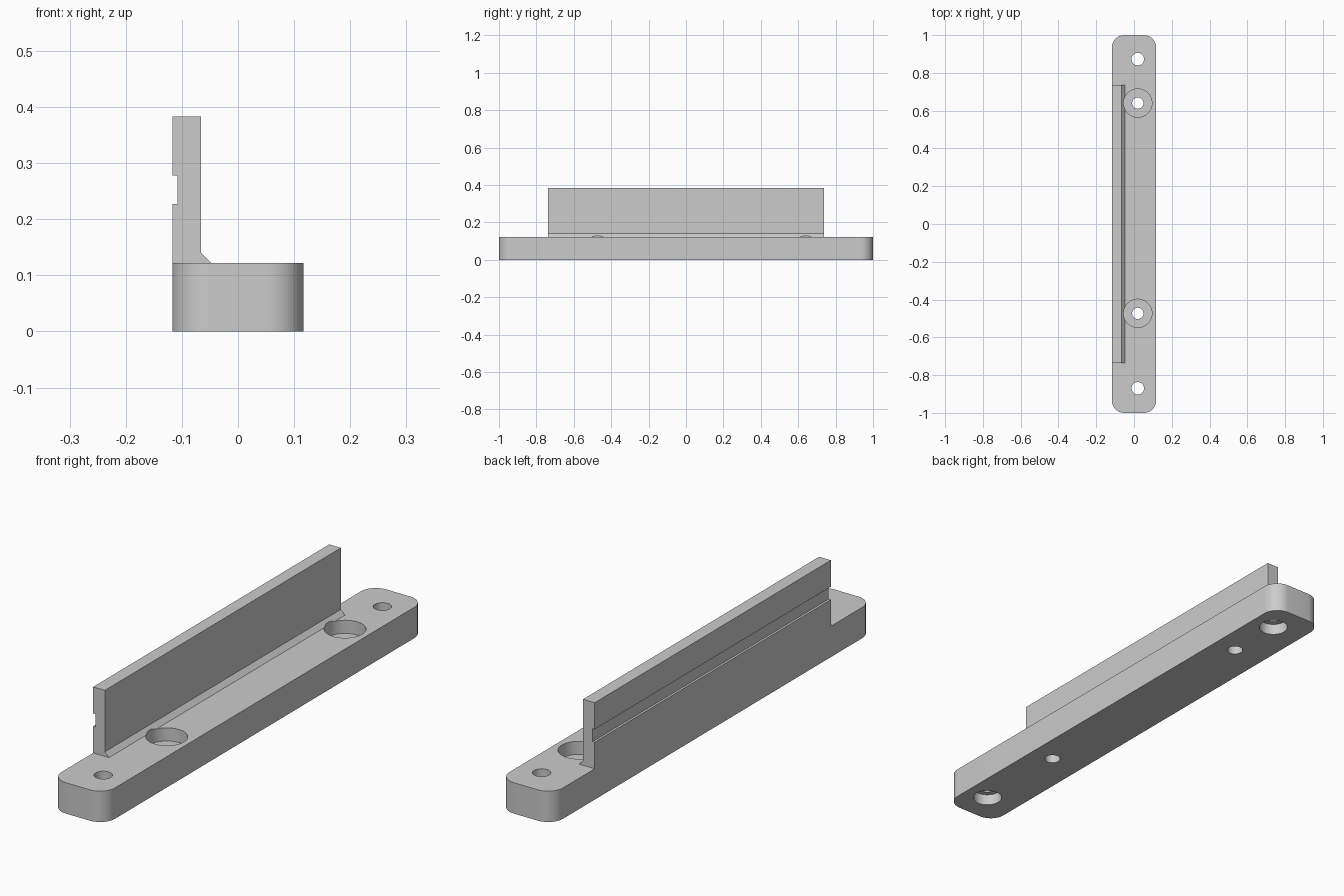
import bpy, bmesh, math

cube = bpy.data.objects.get("Cube")
if cube:
    bpy.data.objects.remove(cube, do_unlink=True)

grey = bpy.data.materials.new("plain grey")
grey.use_nodes = True
grey.diffuse_color = (0.6, 0.6, 0.6, 1)
grey.node_tree.nodes["Principled BSDF"].inputs["Base Color"].default_value = (0.6, 0.6, 0.6, 1)

HX, TOP, HOLE_X = 0.117, 0.122, 0.02


def prism(name, points, direction):
    """Extrude a closed outline along a direction."""
    bm = bmesh.new()
    face = bm.faces.new([bm.verts.new(p) for p in points])
    new = bmesh.ops.extrude_face_region(bm, geom=[face])["geom"]
    bmesh.ops.translate(bm, vec=direction,
                        verts=[v for v in new if isinstance(v, bmesh.types.BMVert)])
    bmesh.ops.recalc_face_normals(bm, faces=bm.faces)
    mesh = bpy.data.meshes.new(name)
    bm.to_mesh(mesh)
    bm.free()
    mesh.materials.append(grey)
    obj = bpy.data.objects.new(name, mesh)
    bpy.context.collection.objects.link(obj)
    return obj


def cylinder(name, y, radius, z0, z1):
    ring = [2 * math.pi * i / 48 for i in range(48)]
    return prism(name, [(HOLE_X + radius * math.cos(a), y + radius * math.sin(a), z0)
                        for a in ring], (0, 0, z1 - z0))


def boolean(target, tool, operation):
    mod = target.modifiers.new(tool.name, 'BOOLEAN')
    mod.operation, mod.solver, mod.object = operation, 'EXACT', tool
    bpy.context.view_layer.objects.active = target
    bpy.ops.object.modifier_apply(modifier=mod.name)
    bpy.data.objects.remove(tool, do_unlink=True)


# Base bar with rounded vertical corners
R, STEPS = 0.065, 12
outline = []
for quarter, (sx, sy) in enumerate([(1, 1), (-1, 1), (-1, -1), (1, -1)]):
    for i in range(STEPS + 1):
        a = math.pi / 2 * (quarter + i / STEPS)
        outline.append((sx * (HX - R) + R * math.cos(a), sy * (1 - R) + R * math.sin(a), 0))
bracket = prism("mounting_rail", outline, (0, 0, TOP))

# Upright wall: grooved outer side, chamfered inner foot
WALL_Y = 0.737
profile = [(-HX, TOP - 0.03), (-0.048, TOP - 0.03), (-0.048, TOP), (-0.066, 0.14),
           (-0.066, 0.383), (-HX, 0.383), (-HX, 0.278), (-0.108, 0.278),
           (-0.108, 0.227), (-HX, 0.227)]
wall = prism("upright_wall", [(x, -WALL_Y, z) for x, z in profile], (0, 2 * WALL_Y, 0))
boolean(bracket, wall, 'UNION')

# End holes, counterbored from below
for y in (-0.87, 0.873):
    boolean(bracket, cylinder("end_hole", y, 0.033, -0.1, 0.2), 'DIFFERENCE')
    boolean(bracket, cylinder("end_bore", y, 0.055, -0.1, 0.045), 'DIFFERENCE')

# Inner holes, counterbored from above
for y in (-0.473, 0.64):
    boolean(bracket, cylinder("inner_hole", y, 0.03, -0.1, 0.2), 'DIFFERENCE')
    boolean(bracket, cylinder("inner_bore", y, 0.075, TOP - 0.052, 0.2), 'DIFFERENCE')

bpy.ops.object.select_all(action='DESELECT')
bracket.select_set(True)
bpy.context.view_layer.objects.active = bracket
bpy.ops.object.shade_smooth_by_angle(angle=math.radians(30))
